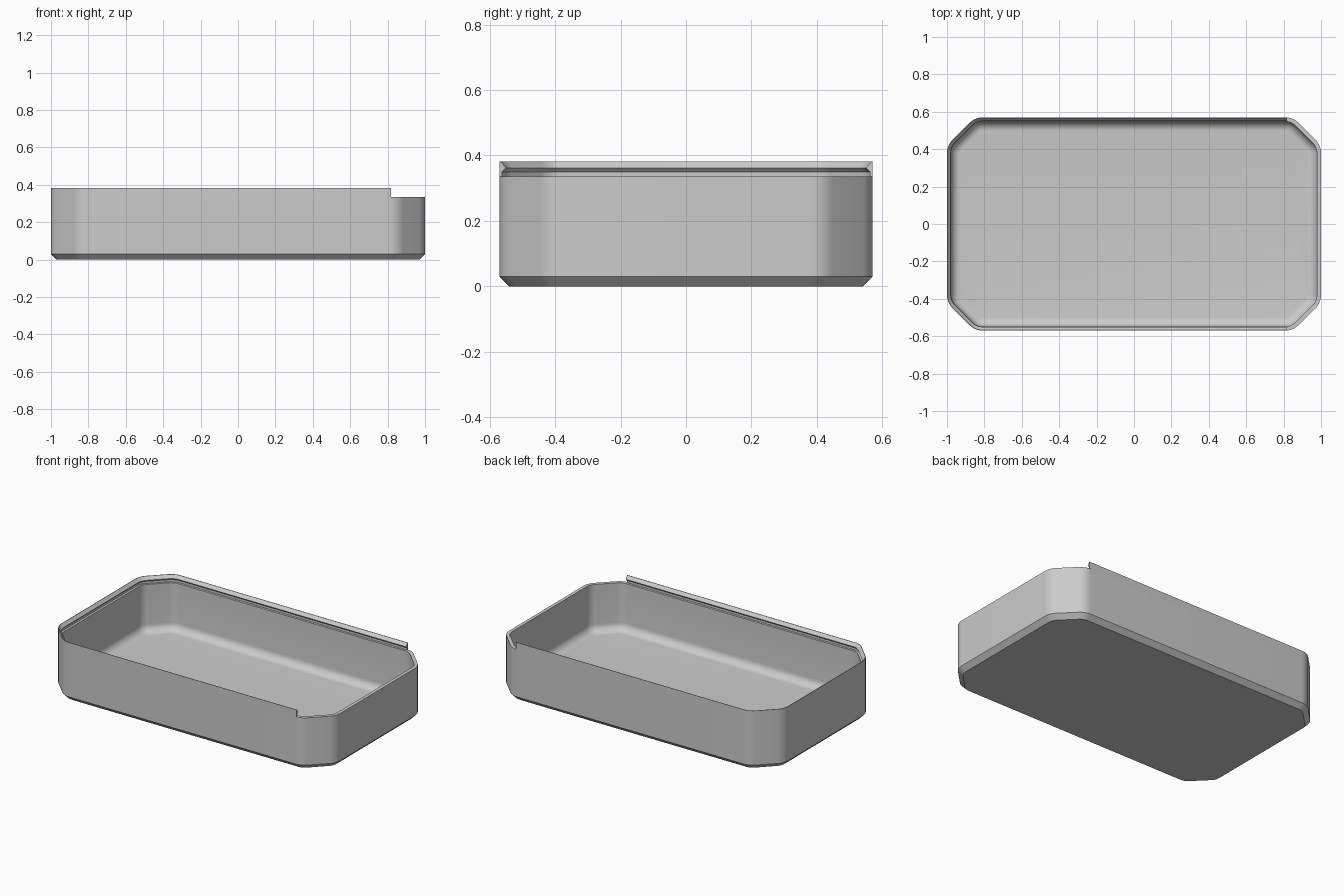
import bpy, bmesh
from math import sin, cos, radians

cube = bpy.data.objects.get("Cube")
if cube:
    bpy.data.objects.remove(cube, do_unlink=True)

HALF_X, HALF_Y = 1.0, 0.57      # outer half sizes
CHAMFER, ROUND = 0.15, 0.1      # corner cut and its edge rounding
WALL, FLOOR, FILLET = 0.022, 0.03, 0.05
RIM, TOP = 0.336, 0.382         # tray rim and lip top heights
STEPS = 8

grey = bpy.data.materials.new("warm_free_grey")
grey.name = "light grey"
grey.use_nodes = True
colour = (0.6, 0.6, 0.6, 1)
grey.diffuse_color = colour
grey.node_tree.nodes["Principled BSDF"].inputs["Base Color"].default_value = colour


def outline(inset):
    """Rounded octagon, starting at the top of the +x +y corner, anticlockwise."""
    t = ROUND * math_tan
    near_end = (HALF_X - ROUND, HALF_Y - CHAMFER - t)
    near_side = (HALF_X - CHAMFER - t, HALF_Y - ROUND)
    quarter = []
    for (cx, cy), start in ((near_end, 0), (near_side, 45)):
        for i in range(STEPS + 1):
            a = radians(start + 45 * i / STEPS)
            quarter.append((cx + (ROUND - inset) * cos(a), cy + (ROUND - inset) * sin(a)))
    flip = quarter[::-1]
    loop = (quarter + [(-x, y) for x, y in flip]
            + [(-x, -y) for x, y in quarter] + [(x, -y) for x, y in flip])
    return loop


math_tan = sin(radians(22.5)) / cos(radians(22.5))


def finish(name, bm):
    bmesh.ops.recalc_face_normals(bm, faces=bm.faces[:])
    mesh = bpy.data.meshes.new(name)
    bm.to_mesh(mesh)
    bm.free()
    mesh.materials.append(grey)
    obj = bpy.data.objects.new(name, mesh)
    bpy.context.collection.objects.link(obj)
    bpy.ops.object.select_all(action='DESELECT')
    obj.select_set(True)
    bpy.context.view_layer.objects.active = obj
    bpy.ops.object.shade_smooth_by_angle(angle=radians(30))
    return obj


def bridge(bm, a, b, closed):
    n = len(a)
    for i in range(n if closed else n - 1):
        j = (i + 1) % n
        bm.faces.new((a[i], a[j], b[j], b[i]))


# Tray: underside, bevel, outer wall, rim, inner wall and rounded floor edge
section = [(0.03, 0), (0, 0.03), (0, RIM), (WALL, RIM)]
for i in range(STEPS + 1):
    a = radians(90 * i / STEPS)
    section.append((WALL + FILLET * (1 - cos(a)), FLOOR + FILLET * (1 - sin(a))))
bm = bmesh.new()
rings = [[bm.verts.new((x, y, z)) for x, y in outline(d)] for d, z in section]
for lower, upper in zip(rings, rings[1:]):
    bridge(bm, lower, upper, True)
bm.faces.new(rings[0])
bm.faces.new(rings[-1])
finish("tray", bm)

# Lip: V-shaped lid rail around three sides, open at the +x end
lip_section = [(0, RIM), (0, TOP), (0.003, TOP), (0.02, 0.362),
               (0.008, 0.35), (0.008, RIM)]
first = 2 * STEPS + 1
bm = bmesh.new()
rows = []
for d, z in lip_section:
    path = outline(d)
    rows.append([bm.verts.new((x, y, z)) for x, y in path[first:len(path) - first]])
# Add the ends of the rail where the long sides meet the open corners
for row, (d, z) in zip(rows, lip_section):
    path = outline(d)
    x, y = path[first]
    end_x = path[first - 1][0]
    row.insert(0, bm.verts.new((end_x, y, z)))
    row.append(bm.verts.new((end_x, -y, z)))
for i, row in enumerate(rows):
    bridge(bm, row, rows[(i + 1) % len(rows)], False)
bm.faces.new([row[0] for row in rows])
bm.faces.new([row[-1] for row in rows])
finish("lid_rail", bm)
